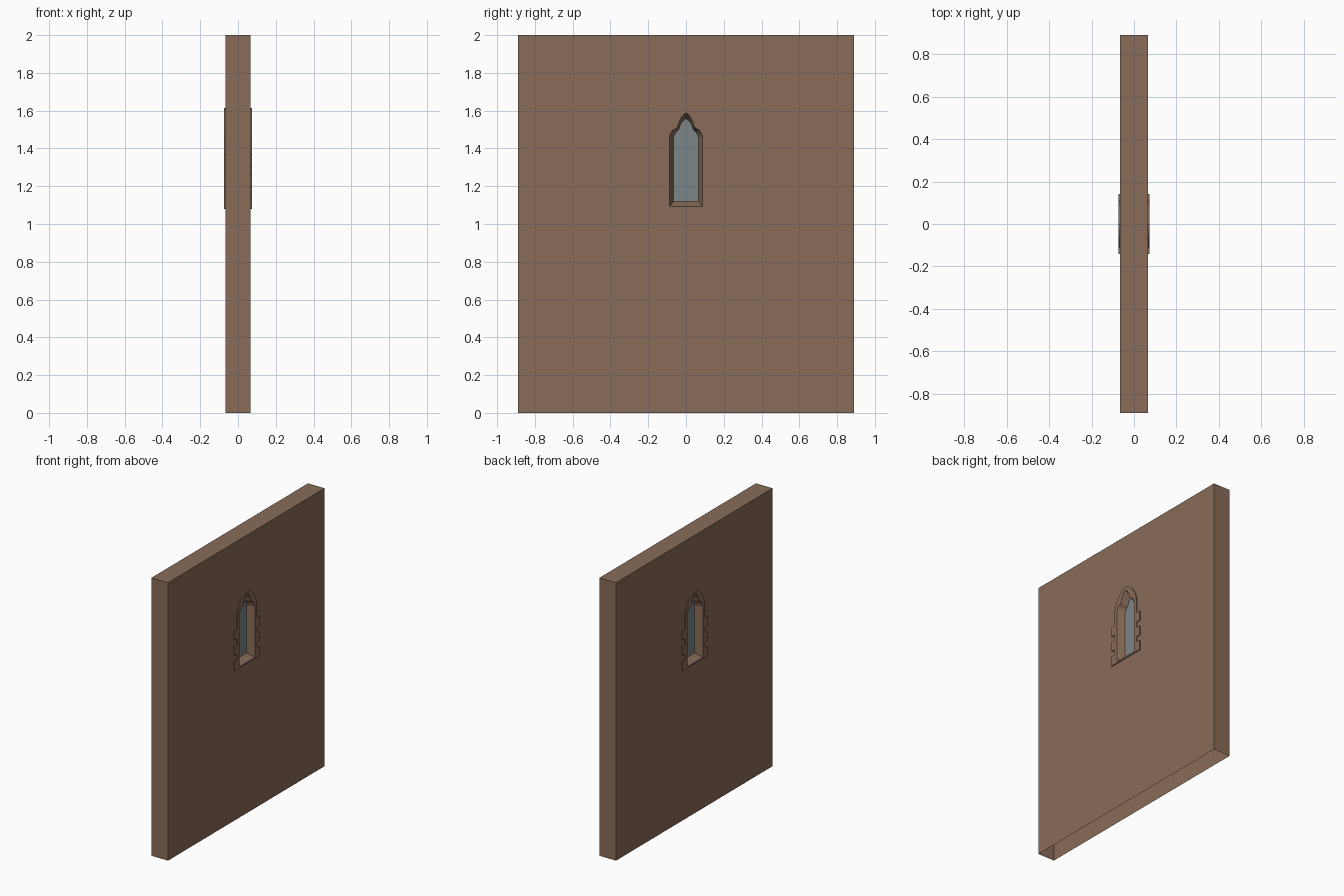
import bpy, bmesh
from mathutils import Vector

if "Cube" in bpy.data.objects:
    bpy.data.objects.remove(bpy.data.objects["Cube"])

W, H, T = 0.89, 2.0, 0.066      # wall half width, height, half thickness
TRIM_X, GLASS_X = 0.073, 0.022  # distance of trim face and glass from the middle


def material(name, rgb):
    m = bpy.data.materials.new(name)
    m.diffuse_color = (*rgb, 1)
    m.use_nodes = True
    m.node_tree.nodes["Principled BSDF"].inputs["Base Color"].default_value = m.diffuse_color
    return m


STONE = material("brown stone", (0.25, 0.15, 0.098))
GLASS = material("grey glass", (0.2, 0.238, 0.25))


def mirrored(half):
    """Right half, bottom to apex on y=0 -> full counter-clockwise outline."""
    return half + [(-y, z) for y, z in reversed(half[:-1])]


# window opening, narrower glass outline, and stone surround with quoins
opening = mirrored([(0.0875, 1.092), (0.0875, 1.463), (0.082, 1.48), (0.07, 1.497),
                    (0.05, 1.508), (0.043, 1.518), (0.037, 1.54), (0.021, 1.57), (0, 1.59)])
pane = mirrored([(0.067, 1.118), (0.067, 1.455), (0.06, 1.475), (0.05, 1.49),
                 (0.038, 1.50), (0.034, 1.51), (0.03, 1.525), (0.017, 1.545), (0, 1.558)])
quoins = []
for i in range(3):
    z = 1.08 + 0.11 * i
    quoins += [(0.142, z), (0.142, z + 0.07), (0.11, z + 0.07)]
    if i < 2:
        quoins.append((0.11, z + 0.11))
surround = mirrored(quoins + [(0.11, 1.47), (0.105, 1.50), (0.085, 1.545),
                              (0.055, 1.585), (0.025, 1.607), (0, 1.615)])
rect = [(W, 0), (W, H), (-W, H), (-W, 0)]


def ring(bm, pts, x):
    return [bm.verts.new((x, y, z)) for y, z in pts]


def bridge(bm, a, b):
    n = len(a)
    return [bm.faces.new((a[i], a[(i + 1) % n], b[(i + 1) % n], b[i])) for i in range(n)]


def fill_between(bm, outer, inner, s):
    """Flat face with a hole, facing the s side of x."""
    edges = []
    for loop in (outer, inner):
        for i, v in enumerate(loop):
            w = loop[(i + 1) % len(loop)]
            edges.append(bm.edges.get((v, w)) or bm.edges.new((v, w)))
    res = bmesh.ops.triangle_fill(bm, use_beauty=True, edges=edges, normal=Vector((s, 0, 0)))
    faces = [f for f in res["geom"] if isinstance(f, bmesh.types.BMFace)]
    for f in faces:
        f.normal_update()
        if f.normal.x * s < 0:
            f.normal_flip()


def finish(bm, name, mat):
    me = bpy.data.meshes.new(name)
    bm.normal_update()
    bm.to_mesh(me)
    bm.free()
    me.materials.append(mat)
    bpy.context.collection.objects.link(bpy.data.objects.new(name, me))


# wall: two pierced faces, ends and top, open underneath
bm = bmesh.new()
rects = {}
for s in (1, -1):
    rects[s] = ring(bm, rect, s * T)
    fill_between(bm, rects[s], ring(bm, surround, s * T), s)
for i in range(3):
    a, b = rects[-1], rects[1]
    bm.faces.new((a[i], a[i + 1], b[i + 1], b[i]))
finish(bm, "wall", STONE)

# surround with splayed reveal, one on each side
for s, side in ((1, "right"), (-1, "left")):
    bm = bmesh.new()
    back = ring(bm, surround, s * T)
    front = ring(bm, surround, s * TRIM_X)
    lip = ring(bm, opening, s * TRIM_X)
    deep = ring(bm, pane, s * GLASS_X)
    sides = bridge(bm, back, front) + bridge(bm, lip, deep)
    if s < 0:
        bmesh.ops.reverse_faces(bm, faces=sides)
    fill_between(bm, front, lip, s)
    finish(bm, "window_surround_" + side, STONE)

# glass seen from both sides
bm = bmesh.new()
bm.faces.new(ring(bm, pane, GLASS_X))
bm.faces.new(ring(bm, pane, -GLASS_X)[::-1])
finish(bm, "window_glass", GLASS)
